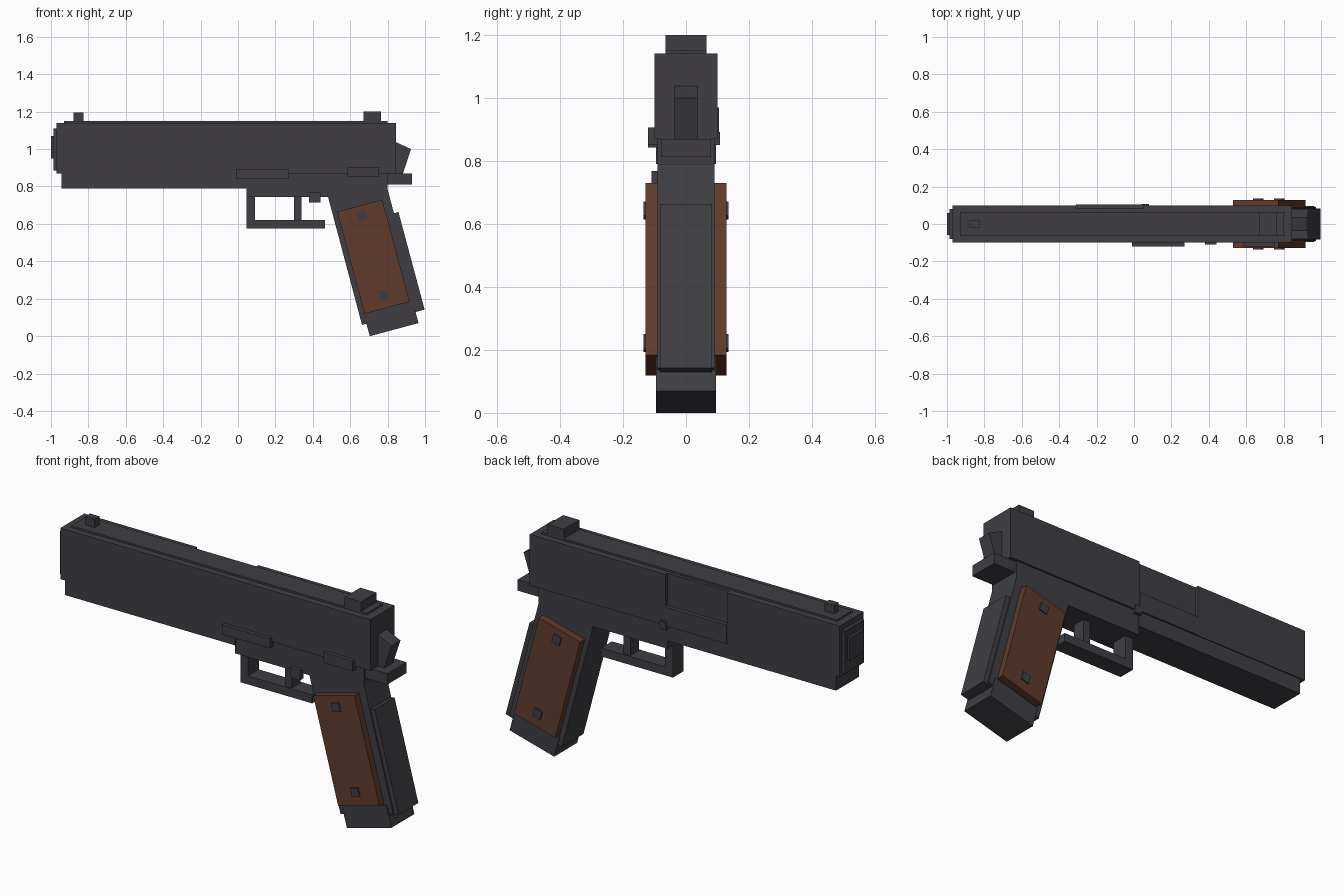
import bpy
import bmesh
import math
from mathutils import Vector

cube = bpy.data.objects.get("Cube")
if cube:
    bpy.data.objects.remove(cube, do_unlink=True)


def material(name, color):
    mat = bpy.data.materials.new(name)
    mat.use_nodes = True
    mat.diffuse_color = color
    mat.node_tree.nodes["Principled BSDF"].inputs["Base Color"].default_value = color
    return mat


STEEL = material("dark_steel", (0.050, 0.048, 0.056, 1))
WOOD = material("brown_wood", (0.115, 0.044, 0.026, 1))


def prism(name, outline, y0, y1, mat=STEEL):
    """Extrude an outline in the x-z plane from y0 to y1."""
    bm = bmesh.new()
    face = bm.faces.new([bm.verts.new((x, y0, z)) for x, z in outline])
    grown = bmesh.ops.extrude_face_region(bm, geom=[face])
    verts = [g for g in grown["geom"] if isinstance(g, bmesh.types.BMVert)]
    bmesh.ops.translate(bm, verts=verts, vec=(0, y1 - y0, 0))
    bmesh.ops.recalc_face_normals(bm, faces=bm.faces)
    mesh = bpy.data.meshes.new(name)
    bm.to_mesh(mesh)
    bm.free()
    mesh.materials.append(mat)
    obj = bpy.data.objects.new(name, mesh)
    bpy.context.collection.objects.link(obj)
    return obj


def box(name, x0, x1, z0, z1, y0, y1):
    return prism(name, [(x0, z0), (x1, z0), (x1, z1), (x0, z1)], y0, y1)


# Raked grip axes: ACROSS runs front to back, DOWN runs along the grip
RAKE = math.radians(15)
ACROSS = Vector((math.cos(RAKE), math.sin(RAKE)))
DOWN = Vector((math.sin(RAKE), -math.cos(RAKE)))


def raked(name, corner, width, length, y0, y1, mat=STEEL):
    """Box tilted with the grip; corner is its upper front corner."""
    a = Vector(corner)
    b = a + ACROSS * width
    return prism(name, [a, b, b + DOWN * length, a + DOWN * length], y0, y1, mat)


# Slide, with a shallow ejection port notched into its left side
box("slide", -0.97, 0.845, 0.87, 1.14, -0.10, 0.082)
prism("slide_left_side",
      [(-0.97, 0.87), (0.845, 0.87), (0.845, 1.14), (0.05, 1.14),
       (0.05, 0.97), (-0.31, 0.97), (-0.31, 1.14), (-0.97, 1.14)], 0.082, 0.10)
box("port_lower_plate", -0.31, 0.05, 0.87, 0.97, 0.095, 0.104)
box("top_rib", -0.93, 0.80, 1.13, 1.15, -0.065, 0.065)
box("muzzle_collar", -0.987, -0.96, 0.885, 1.11, -0.08, 0.08)
box("muzzle_tip", -1.0, -0.98, 0.95, 1.07, -0.06, 0.06)

# Sights
box("front_sight", -0.88, -0.825, 1.14, 1.195, -0.02, 0.02)
box("rear_sight", 0.67, 0.765, 1.14, 1.20, -0.065, 0.065)

# Frame, tang and hammer
box("frame_front", -0.945, 0.05, 0.79, 0.87, -0.095, 0.095)
prism("frame_rear", [(0.045, 0.745), (0.79, 0.745), (0.80, 0.79), (0.80, 0.87),
                     (0.045, 0.87)], -0.09, 0.09)
box("tang", 0.79, 0.93, 0.812, 0.87, -0.08, 0.08)
prism("hammer", [(0.835, 0.865), (0.88, 0.865), (0.925, 1.0), (0.845, 1.037),
                 (0.835, 1.037)], -0.037, 0.037)

# Trigger and guard
box("guard_post", 0.045, 0.09, 0.575, 0.76, -0.045, 0.045)
box("guard_bar", 0.045, 0.465, 0.575, 0.62, -0.045, 0.045)
box("trigger", 0.30, 0.34, 0.61, 0.76, -0.035, 0.035)

# Controls
box("slide_stop", -0.01, 0.27, 0.842, 0.893, -0.12, -0.08)
box("safety_lever", 0.585, 0.755, 0.85, 0.905, -0.12, -0.08)
box("magazine_release", 0.38, 0.44, 0.715, 0.767, -0.11, -0.08)
box("slide_stop_pin", 0.04, 0.08, 0.85, 0.892, 0.08, 0.108)

# Grip
prism("grip_frame", [(0.48, 0.75), (0.79, 0.82), (0.972, 0.143), (0.663, 0.06)],
      -0.09, 0.09)
raked("backstrap", (0.80, 0.648), 0.06, 0.54, -0.083, 0.083)
raked("magazine_base", (0.675, 0.11), 0.27, 0.114, -0.096, 0.096)
for side, name in ((-1, "right"), (1, "left")):
    raked(name + "_grip_panel", (0.53, 0.665), 0.25, 0.565,
          side * 0.085, side * 0.128, WOOD)
    for place, centre in (("upper", (0.665, 0.642)), ("lower", (0.777, 0.222))):
        corner = Vector(centre) - (ACROSS + DOWN) * 0.023
        raked(f"{name}_{place}_screw", corner, 0.046, 0.046,
              side * 0.12, side * 0.135)
